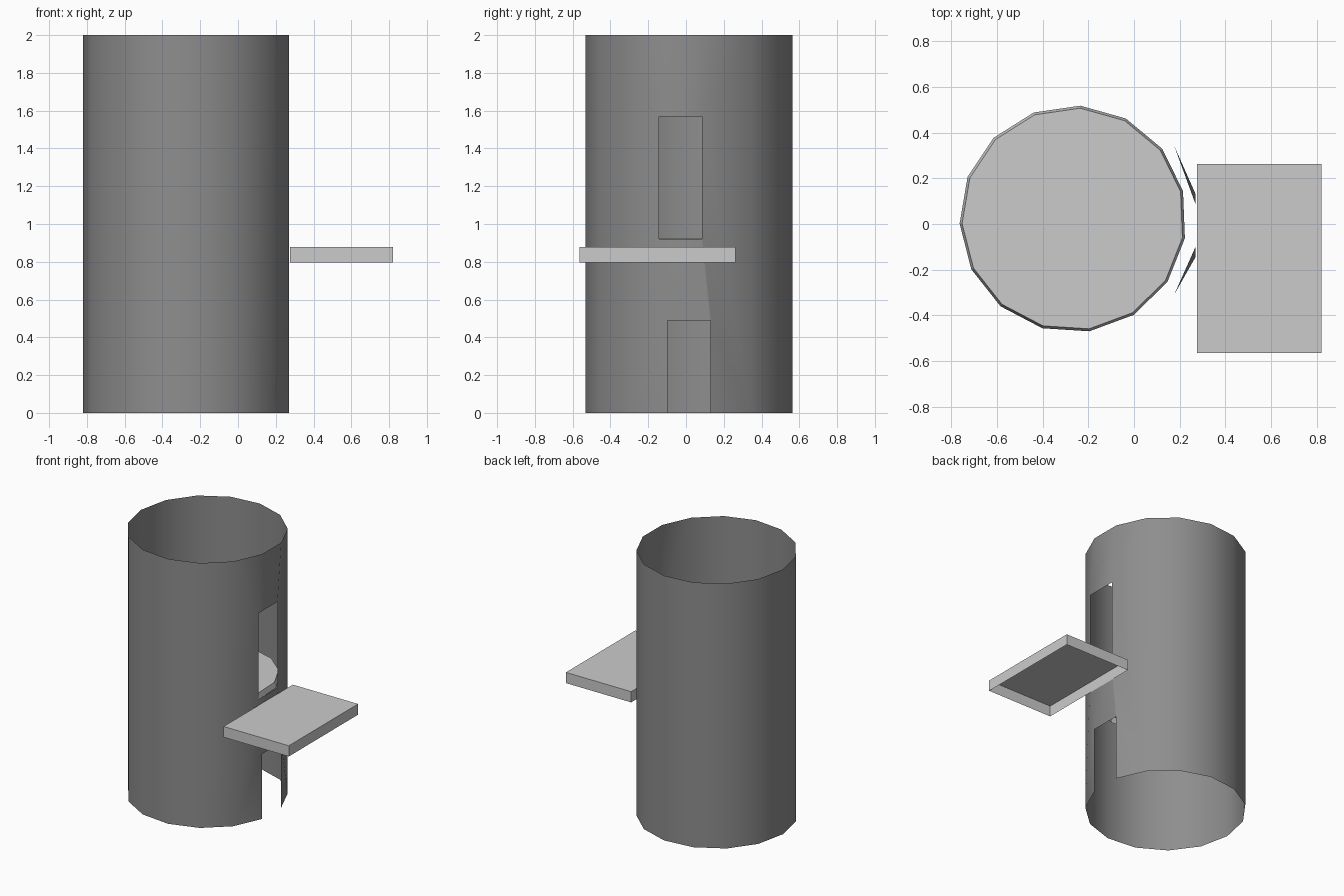
import bpy, math

if "Cube" in bpy.data.objects:
    bpy.data.objects.remove(bpy.data.objects["Cube"])

SIDES = 15
CX, CY, R = -0.269, 0.016, 0.551


def grey(name, value):
    mat = bpy.data.materials.new(name)
    mat.diffuse_color = (value, value, value, 1)
    mat.use_nodes = True
    mat.node_tree.nodes["Principled BSDF"].inputs["Base Color"].default_value = mat.diffuse_color
    return mat


DARK, LIGHT = grey("dark_grey", 0.27), grey("mid_grey", 0.56)


def add_object(name, verts, faces, mat, smooth=False):
    mesh = bpy.data.meshes.new(name)
    mesh.from_pydata(verts, [], faces)
    mesh.update()
    mesh.materials.append(mat)
    obj = bpy.data.objects.new(name, mesh)
    bpy.context.collection.objects.link(obj)
    if smooth:
        bpy.context.view_layer.objects.active = obj
        obj.select_set(True)
        bpy.ops.object.shade_smooth_by_angle(angle=math.radians(30))
        obj.select_set(False)
    return obj


def ring(cx, cy, r, z, start):
    step = 2 * math.pi / SIDES
    a0 = math.radians(start)
    return [(cx + r * math.cos(a0 + i * step), cy + r * math.sin(a0 + i * step), z)
            for i in range(SIDES)]


# Tower wall: thin open shell whose +x facet (between vertex 14 and 0) holds the openings
N = SIDES
verts = ring(CX, CY, R, 0, 12) + ring(CX, CY, R, 2, 12)
faces = [(i, i + 1, N + i + 1, N + i) for i in range(1, N - 2)]

# Opening corners: door top, window bottom, window top (window sits slightly off to -y)
half = R * math.sin(math.radians(12))
fx = CX + R * math.cos(math.radians(12))
b = len(verts)
for z, shift in ((0.49, 0), (0.92, -0.045), (1.57, -0.045)):
    verts += [(fx, CY + shift - half, z), (fx, CY + shift + half, z)]
lo, hi = [b, b + 2, b + 4], [b + 1, b + 3, b + 5]

# Lintel between door and window, and wall above the window
faces += [(lo[0], hi[0], hi[1], lo[1]), (lo[2], hi[2], N, N + 14)]


# Facets beside the openings, fanned from the neighbouring columns
def side_fan(col, own, pts, flip):
    tris = [(own, col, pts[0]), (pts[0], col, pts[1]), (pts[1], col, pts[2]),
            (pts[2], col, N + col), (pts[2], N + col, N + own)]
    return [t[::-1] if flip else t for t in tris]


faces += side_fan(1, 0, hi, False) + side_fan(13, 14, lo, True)
add_object("tower_wall", verts, faces, DARK, smooth=True)

# Inner floor: cap with a slightly flared skirt, open underneath
verts = ring(-0.267, 0.022, 0.486, 0.922, 14.3) + ring(-0.267, 0.022, 0.497, 0.88, 14.3)
faces = [tuple(range(N))]
faces += [(i, N + i, N + (i + 1) % N, (i + 1) % N) for i in range(N)]
add_object("inner_floor", verts, faces, LIGHT)

# Balcony: shallow box, open underneath
corners = [(0.275, -0.565), (0.82, -0.565), (0.82, 0.262), (0.275, 0.262)]
verts = [(x, y, z) for z in (0.797, 0.878) for x, y in corners]
faces = [(4, 5, 6, 7)] + [(i, (i + 1) % 4, 4 + (i + 1) % 4, 4 + i) for i in range(4)]
add_object("balcony", verts, faces, LIGHT)
